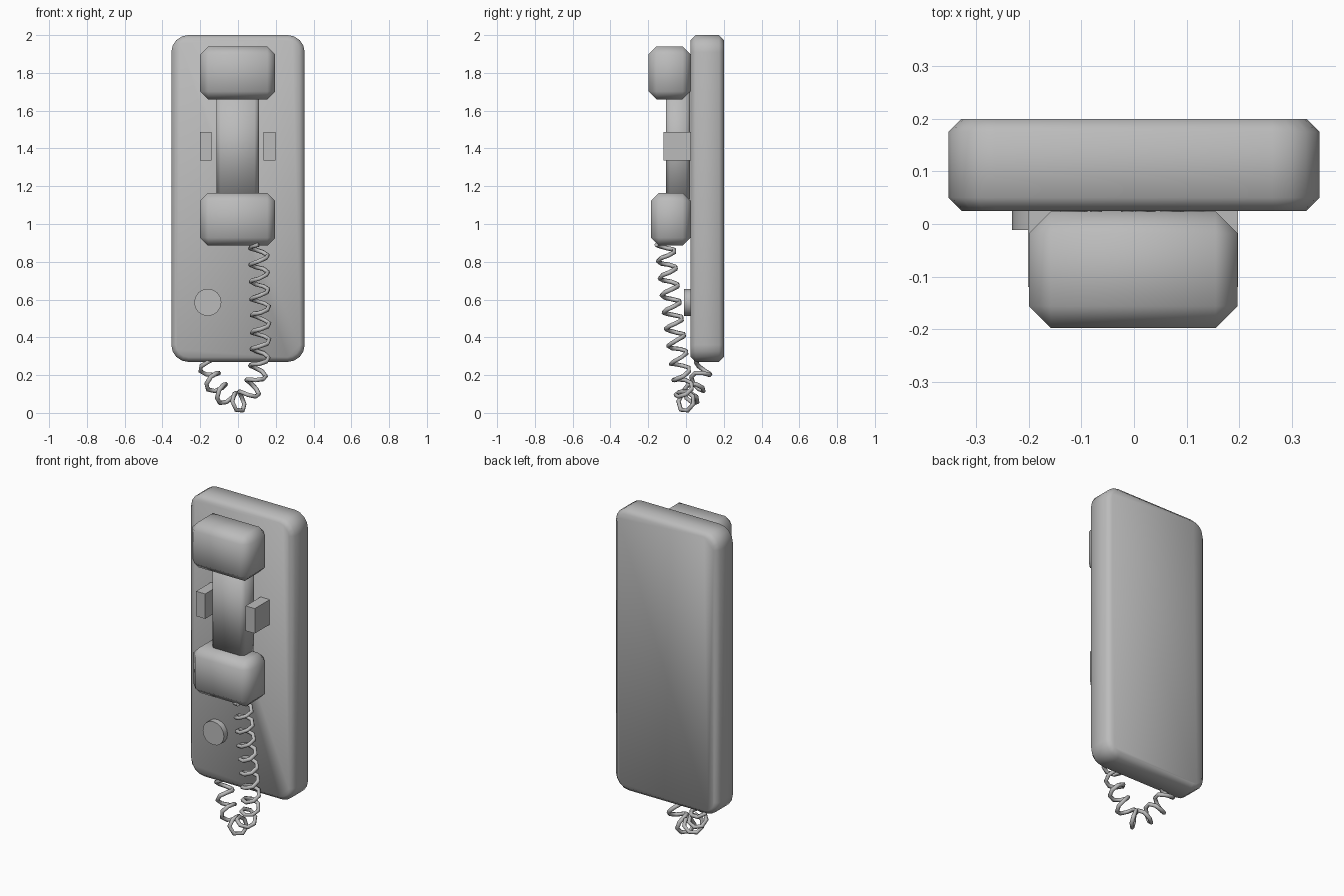
import bpy, bmesh, math
from mathutils import Vector

if "Cube" in bpy.data.objects:
    bpy.data.objects.remove(bpy.data.objects["Cube"])

grey = bpy.data.materials.new("grey plastic")
grey.diffuse_color = (0.5, 0.5, 0.5, 1)
grey.use_nodes = True
grey.node_tree.nodes["Principled BSDF"].inputs["Base Color"].default_value = grey.diffuse_color


def finish(bm, name, smooth=True):
    bmesh.ops.recalc_face_normals(bm, faces=bm.faces)
    for f in bm.faces:
        f.smooth = smooth
    me = bpy.data.meshes.new(name)
    bm.to_mesh(me)
    bm.free()
    me.materials.append(grey)
    ob = bpy.data.objects.new(name, me)
    bpy.context.collection.objects.link(ob)
    return ob


def box(name, lo, hi, chamfer=0.0, only_vertical=False):
    bm = bmesh.new()
    bmesh.ops.create_cube(bm, size=1)
    for v in bm.verts:
        v.co = [(a + b) / 2 + c * (b - a) for a, b, c in zip(lo, hi, v.co)]
    if chamfer:
        edges = [e for e in bm.edges if not only_vertical
                 or abs(e.verts[0].co.z - e.verts[1].co.z) > 0.01]
        bmesh.ops.bevel(bm, geom=edges, offset=chamfer, segments=1,
                        affect='EDGES', profile=0.5)
    return finish(bm, name, smooth=chamfer > 0)


def rounded_outline(hx, z0, z1, r, inset, steps=4):
    """Rounded rectangle in x and z, shrunk by inset."""
    pts = []
    corners = [(hx - r, z1 - r, 0), (r - hx, z1 - r, 90),
               (r - hx, z0 + r, 180), (hx - r, z0 + r, 270)]
    for cx, cz, start in corners:
        for i in range(steps + 1):
            a = math.radians(start + 90 * i / steps)
            pts.append((cx + (r - inset) * math.cos(a), cz + (r - inset) * math.sin(a)))
    return pts


# Wall plate: rounded slab with chamfered rims
bm = bmesh.new()
rings = []
for y, inset in ((0.025, 0.025), (0.05, 0), (0.175, 0), (0.2, 0.025)):
    rings.append([bm.verts.new((x, y, z))
                  for x, z in rounded_outline(0.353, 0.27, 2.0, 0.09, inset)])
for a, b in zip(rings, rings[1:]):
    for i in range(len(a)):
        j = (i + 1) % len(a)
        bm.faces.new((a[i], a[j], b[j], b[i]))
bm.faces.new(rings[0])
bm.faces.new(rings[-1])
finish(bm, "wall_plate")

# Handset: earpiece, mouthpiece and grip
box("earpiece", (-0.2, -0.198, 1.66), (0.197, 0.024, 1.94), 0.042)
box("mouthpiece", (-0.2, -0.186, 0.885), (0.197, 0.024, 1.165), 0.042)
box("handset_grip", (-0.115, -0.107, 1.13), (0.11, 0.022, 1.70), 0.022, True)

# Cradle prongs on both sides of the grip
for side, x in (("left", -0.17), ("right", 0.167)):
    box("cradle_prong_" + side, (x - 0.031, -0.12, 1.335), (x + 0.031, 0.04, 1.488))

# Round button
bpy.ops.mesh.primitive_cylinder_add(vertices=16, radius=0.072, depth=0.055,
                                    location=(-0.16, 0.0165, 0.585),
                                    rotation=(math.pi / 2, 0, 0))
button = bpy.context.object
button.name = "button"
button.data.materials.append(grey)
bpy.ops.object.shade_smooth_by_angle()

# Coiled cord: helix wound around a hanging path
path = [Vector(p) for p in (
    (0.11, -0.11, 0.90), (0.113, -0.09, 0.7), (0.12, -0.06, 0.45),
    (0.11, -0.03, 0.25), (0.07, -0.01, 0.13), (0.0, 0.0, 0.065),
    (-0.08, 0.03, 0.11), (-0.14, 0.075, 0.19), (-0.165, 0.105, 0.29))]
path = [2 * path[0] - path[1]] + path + [2 * path[-1] - path[-2]]
fine = []
for p0, p1, p2, p3 in zip(path, path[1:], path[2:], path[3:]):
    for i in range(40):
        t = i / 40
        fine.append(0.5 * (2 * p1 + (p2 - p0) * t + (2 * p0 - 5 * p1 + 4 * p2 - p3) * t * t
                           + (3 * p1 - p0 - 3 * p2 + p3) * t ** 3))
PITCH, SIDES, AMP, THICK = 0.09, 7, 0.047, 0.012
coil, travelled, count = [], 0.0, 0
for a, b in zip(fine, fine[1:]):
    travelled += (b - a).length
    while count * PITCH / SIDES <= travelled:
        tangent = (b - a).normalized()
        normal = Vector((0, 1, 0))
        normal = (normal - tangent * normal.dot(tangent)).normalized()
        side = tangent.cross(normal)
        phi = -math.pi / 2 - 2 * math.pi * count / SIDES
        coil.append(b + AMP * (math.cos(phi) * side + math.sin(phi) * normal))
        count += 1
# Settle the lowest loop on the ground level
lift = THICK - min(p.z for p in coil)
for p in coil:
    p.z += lift * max(0, 1 - p.z / 0.4)

curve = bpy.data.curves.new("coiled_cord", 'CURVE')
curve.dimensions = '3D'
curve.bevel_depth = THICK
curve.bevel_resolution = 1
curve.use_fill_caps = True
spline = curve.splines.new('POLY')
spline.points.add(len(coil) - 1)
for sp, p in zip(spline.points, coil):
    sp.co = (*p, 1)
curve.materials.append(grey)
cord = bpy.data.objects.new("coiled_cord", curve)
bpy.context.collection.objects.link(cord)
bpy.ops.object.select_all(action='DESELECT')
cord.select_set(True)
bpy.context.view_layer.objects.active = cord
bpy.ops.object.convert(target='MESH')
